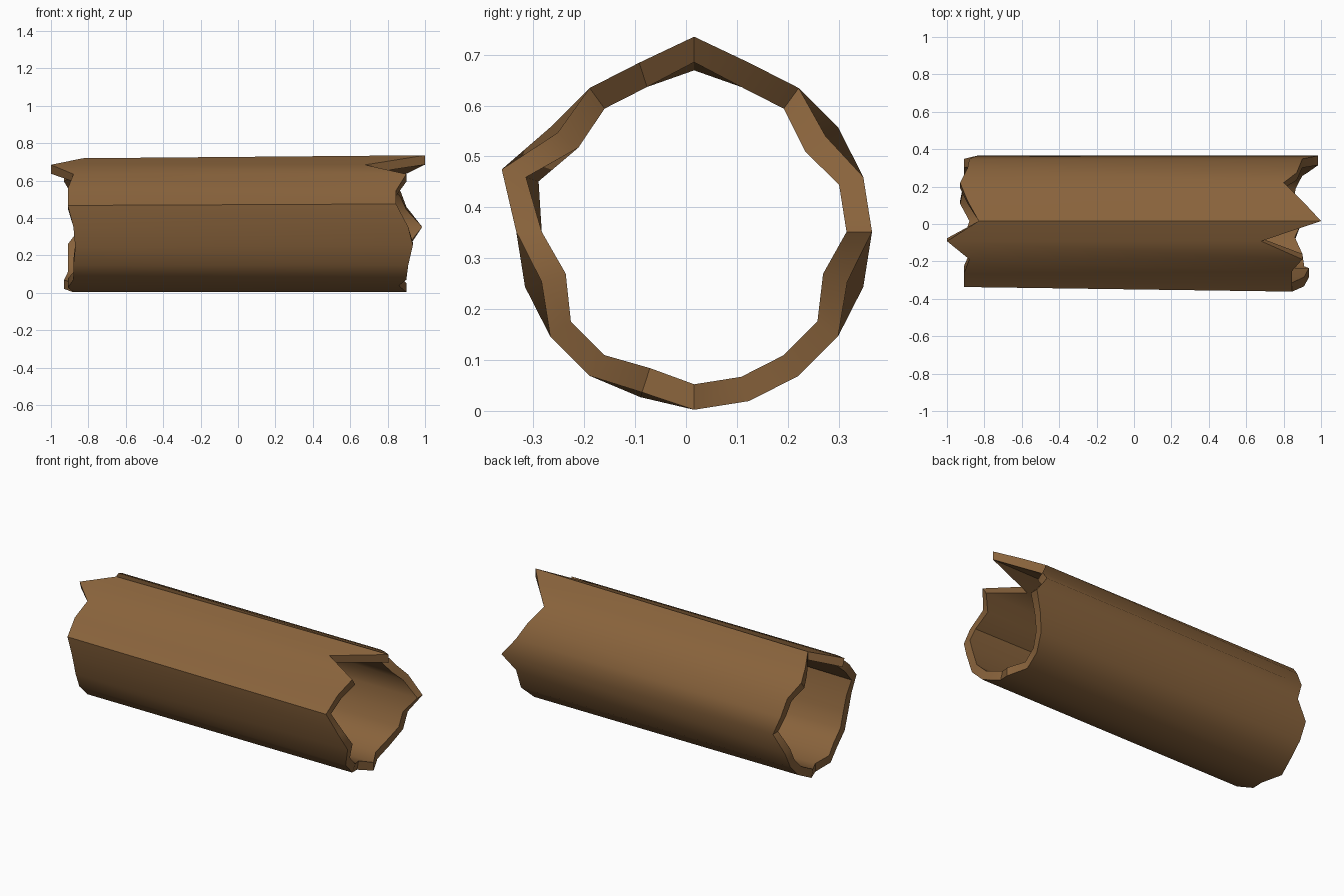
import bpy, bmesh, math

if "Cube" in bpy.data.objects:
    bpy.data.objects.remove(bpy.data.objects["Cube"])

SIDES = 20
CY, CZ = 0.016, 0.352      # log axis
R, WALL = 0.349, 0.05

# broken rim position along x, every 18 degrees starting at the back (+y), going over the top
right_x = [0.985, 0.90, 0.87, 0.80, 0.90, 1.00, 0.68, 0.90, 0.845, 0.845,
           0.91, 0.935, 0.91, 0.90, 0.86, 0.90, 0.85, 0.865, 0.90, 0.92]
left_x = [-0.84, -0.88, -0.89, -0.93, -0.89, -0.83, -1.00, -0.88, -0.91, -0.91,
          -0.88, -0.87, -0.88, -0.88, -0.91, -0.88, -0.93, -0.91, -0.91, -0.91]
# knots and dents in the outline (index: radius change)
right_dr = {2: -0.03, 5: 0.034, 8: -0.018, 9: 0.048, 11: -0.034, 14: -0.018, 19: -0.033}
left_dr = {5: 0.018, 9: 0.022, 14: -0.008}

mat = bpy.data.materials.new("bark_brown")
mat.diffuse_color = (0.25, 0.125, 0.045, 1)
mat.use_nodes = True
mat.node_tree.nodes["Principled BSDF"].inputs["Base Color"].default_value = mat.diffuse_color

bm = bmesh.new()


def ring(xs, dr, inset):
    verts = []
    for i, x in enumerate(xs):
        a = 2 * math.pi * i / SIDES
        r = R + dr.get(i, 0) - inset
        verts.append(bm.verts.new((x, CY + r * math.cos(a), CZ + r * math.sin(a))))
    return verts


# outer wall, jagged rims and inner wall joined into one closed tube
loops = [ring(left_x, left_dr, 0), ring(right_x, right_dr, 0),
         ring(right_x, right_dr, WALL), ring(left_x, left_dr, WALL)]
for k in range(4):
    a, b = loops[k], loops[(k + 1) % 4]
    for i in range(SIDES):
        j = (i + 1) % SIDES
        bm.faces.new((a[i], a[j], b[j], b[i]))
bmesh.ops.recalc_face_normals(bm, faces=bm.faces)

mesh = bpy.data.meshes.new("hollow_log")
bm.to_mesh(mesh)
bm.free()
mesh.materials.append(mat)
log = bpy.data.objects.new("hollow_log", mesh)
bpy.context.collection.objects.link(log)

# smooth bark, crisp rims
bpy.context.view_layer.objects.active = log
log.select_set(True)
bpy.ops.object.shade_smooth_by_angle(angle=math.radians(40))
